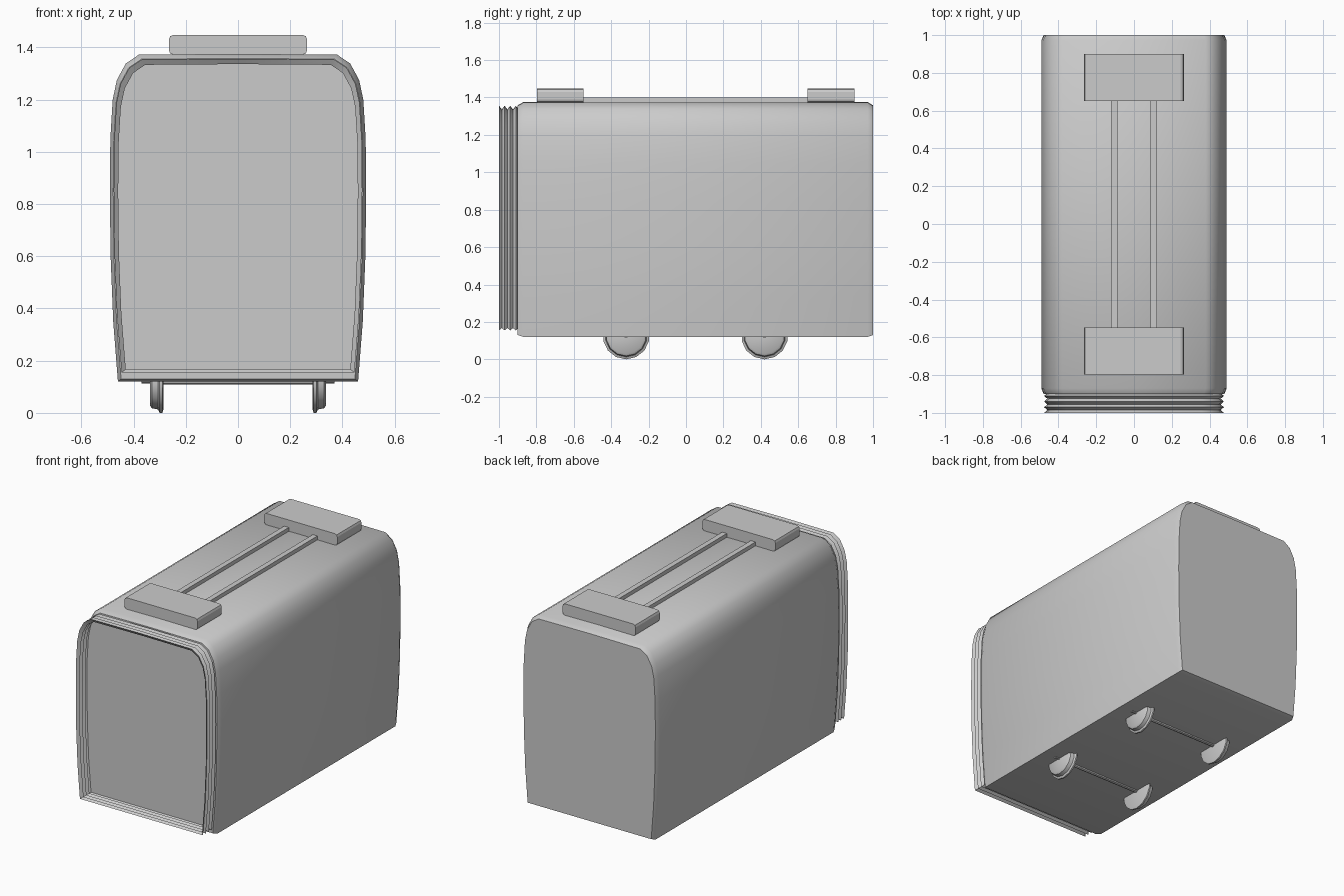
import bpy, bmesh, math
from mathutils import Matrix

cube = bpy.data.objects.get("Cube")
if cube:
    bpy.data.objects.remove(cube, do_unlink=True)

grey = bpy.data.materials.new("plain_grey")
grey.use_nodes = True
COLOUR = (0.6, 0.6, 0.6, 1)
grey.diffuse_color = COLOUR
grey.node_tree.nodes["Principled BSDF"].inputs["Base Color"].default_value = COLOUR


def finish(name, bm, smooth=True):
    bmesh.ops.recalc_face_normals(bm, faces=bm.faces)
    mesh = bpy.data.meshes.new(name)
    bm.to_mesh(mesh)
    bm.free()
    mesh.materials.append(grey)
    if smooth:
        mesh.shade_smooth()
        mesh.set_sharp_from_angle(angle=math.radians(35))
    obj = bpy.data.objects.new(name, mesh)
    bpy.context.collection.objects.link(obj)
    return obj


# Half cross-section of the carriage: bowed side, rounded roof shoulder
HALF = [(0.46, 0.12), (0.478, 0.35), (0.488, 0.6), (0.491, 0.85), (0.489, 1.05),
        (0.48, 1.2), (0.464, 1.275), (0.43, 1.338), (0.38, 1.372)]
SECTION = HALF + [(0, 1.375)] + [(-x, z) for x, z in reversed(HALF)]


def loft(name, rings, capped):
    """Loft the section through rings of (y, half width, bottom, top)."""
    bm = bmesh.new()
    loops = []
    for y, half, low, high in rings:
        loops.append([bm.verts.new((x / 0.491 * half, y,
                                    low + (z - 0.12) / 1.255 * (high - low)))
                      for x, z in SECTION])
    n = len(SECTION)
    for a, b in zip(loops, loops[1:]):
        for i in range(n):
            j = (i + 1) % n
            bm.faces.new((a[i], a[j], b[j], b[i]))
    if capped:
        bm.faces.new(loops[0])
        bm.faces.new(loops[-1])
    return finish(name, bm)


# Carriage body with narrow chamfers at both ends
loft("carriage_body", [(-0.9, 0.478, 0.13, 1.358), (-0.87, 0.491, 0.12, 1.375),
                       (0.972, 0.491, 0.12, 1.375), (1.0, 0.478, 0.13, 1.358)], True)

# Open pleated gangway at the front
ridge, valley = (0.476, 0.155, 1.356), (0.459, 0.167, 1.336)
loft("gangway_bellows", [(-1.0 + 0.015 * i, *(valley if i % 2 else ridge))
                         for i in range(8)], False)


def box(name, centre, size, chamfer=0):
    bm = bmesh.new()
    bmesh.ops.create_cube(bm, size=1)
    bmesh.ops.scale(bm, vec=size, verts=bm.verts)
    bmesh.ops.translate(bm, vec=centre, verts=bm.verts)
    if chamfer:
        edges = [e for e in bm.edges
                 if abs(e.verts[0].co.y - e.verts[1].co.y) > size[1] / 2]
        bmesh.ops.bevel(bm, geom=edges, offset=chamfer, segments=2,
                        profile=0.5, affect='EDGES')
    return finish(name, bm, False)


# Roof units joined by two rails
for end, y in (("front", -0.672), ("rear", 0.775)):
    box(end + "_roof_unit", (0, y, 1.41), (0.53, 0.25, 0.076), 0.018)
for side, x in (("left", 0.104), ("right", -0.104)):
    box(side + "_roof_rail", (x, 0.05, 1.384), (0.034, 1.22, 0.03))


def turned(name, profile, x_sign, y, z, sides=14):
    """Revolve a profile of (x, radius) around a crosswise axis."""
    bm = bmesh.new()
    loops = [[bm.verts.new((x * x_sign,
                            y + r * math.sin(2 * math.pi * i / sides),
                            z - r * math.cos(2 * math.pi * i / sides)))
              for i in range(sides)] for x, r in profile]
    for a, b in zip(loops, loops[1:]):
        for i in range(sides):
            j = (i + 1) % sides
            bm.faces.new((a[i], a[j], b[j], b[i]))
    bm.faces.new(loops[0])
    bm.faces.new(loops[-1])
    return finish(name, bm)


# Flanged wheels and axles
WHEEL = [(0.285, 0.11), (0.29, 0.125), (0.3, 0.125), (0.306, 0.112),
         (0.33, 0.107), (0.338, 0.095)]
for end, y in (("front", -0.32), ("rear", 0.42)):
    for side, sign in (("left", 1), ("right", -1)):
        turned(f"{end}_{side}_wheel", WHEEL, sign, y, 0.125)
    turned(end + "_axle", [(-0.37, 0.01), (-0.3, 0.01), (-0.29, 0.014),
                           (0.29, 0.014), (0.3, 0.01), (0.37, 0.01)], 1, y, 0.123, 8)
